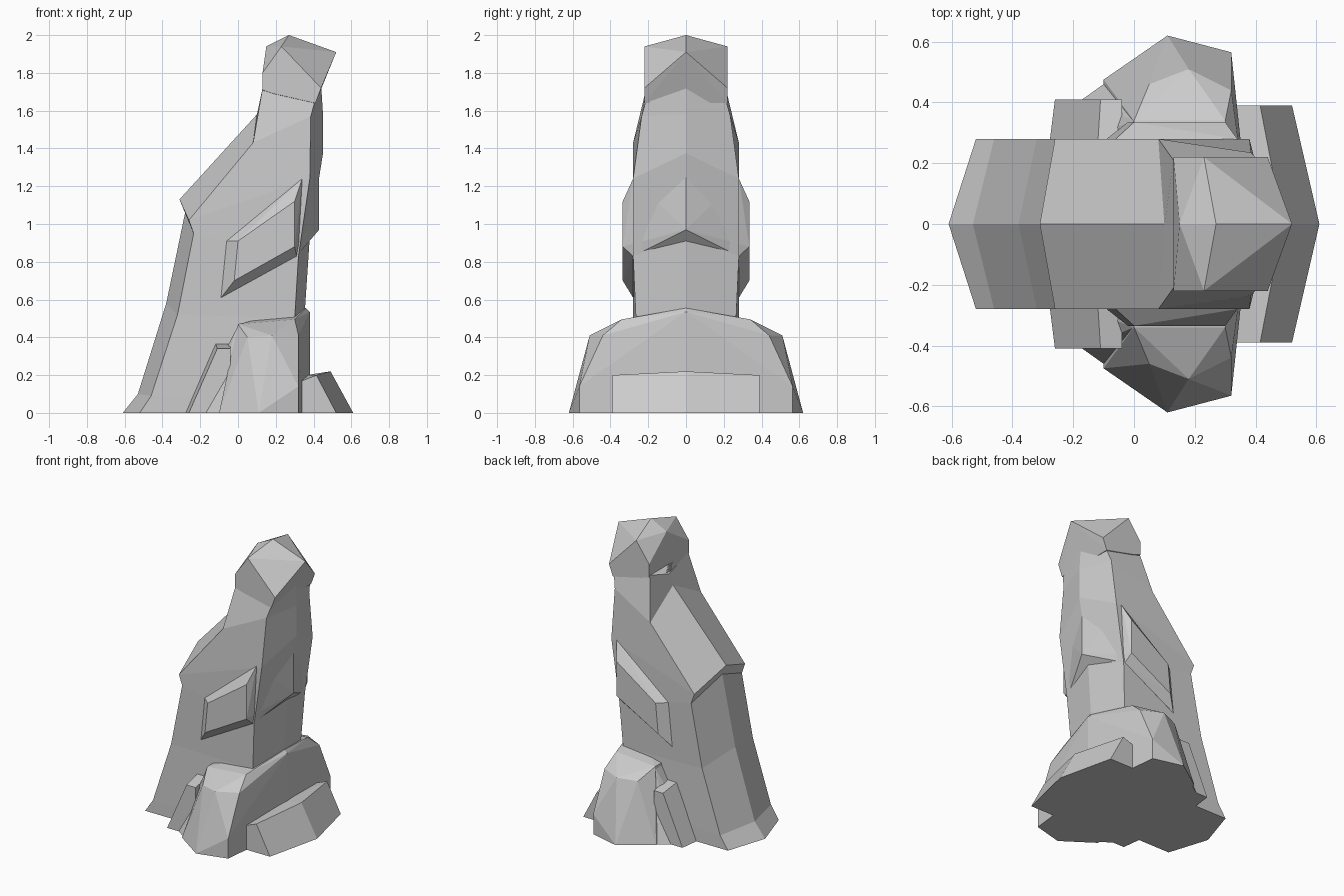
import bpy
import bmesh

# Remove only the default cube
default_cube = bpy.data.objects.get("Cube")
if default_cube:
    bpy.data.objects.remove(default_cube, do_unlink=True)

# Single stone colour
stone = bpy.data.materials.new("grey_stone")
stone.use_nodes = True
stone_colour = (0.6, 0.6, 0.6, 1)
stone.diffuse_color = stone_colour
stone.node_tree.nodes["Principled BSDF"].inputs["Base Color"].default_value = stone_colour


def finish(name, bm):
    """Turn a bmesh into a flat-shaded stone object."""
    bmesh.ops.recalc_face_normals(bm, faces=bm.faces[:])
    mesh = bpy.data.meshes.new(name)
    bm.to_mesh(mesh)
    bm.free()
    mesh.materials.append(stone)
    obj = bpy.data.objects.new(name, mesh)
    bpy.context.collection.objects.link(obj)
    return obj


def faceted_block(name, points, sides=(1, -1), mirrored_copy=False):
    """Convex block around the points and their reflections across y."""
    bm = bmesh.new()
    groups = [[s] for s in sides] if mirrored_copy else [sides]
    for group in groups:
        verts = [bm.verts.new((x, y * s, z))
                 for x, y, z in points for s in group if y or s == group[0]]
        result = bmesh.ops.convex_hull(bm, input=verts)
        unused = [v for v in result["geom_interior"] + result["geom_unused"]
                  if isinstance(v, bmesh.types.BMVert)]
        bmesh.ops.delete(bm, geom=list(set(unused)), context="VERTS")
    bmesh.ops.dissolve_limit(bm, angle_limit=0.02, verts=bm.verts[:], edges=bm.edges[:])
    return finish(name, bm)


def ridged_loft(name, sections):
    """Loft six-sided sections: back ridge, back edge, front edge, front ridge."""
    bm = bmesh.new()
    rings = []
    for back_ridge, back_edge, front_edge, front_ridge, back_w, front_w in sections:
        (a, az), (b, bz), (c, cz), (d, dz) = back_ridge, back_edge, front_edge, front_ridge
        outline = [(a, 0, az), (b, back_w, bz), (c, front_w, cz),
                   (d, 0, dz), (c, -front_w, cz), (b, -back_w, bz)]
        rings.append([bm.verts.new(p) for p in outline])
    for low, high in zip(rings, rings[1:]):
        for i in range(len(low)):
            j = (i + 1) % len(low)
            bm.faces.new((low[i], low[j], high[j], high[i]))
    bm.faces.new(rings[0])
    bm.faces.new(rings[-1])
    return finish(name, bm)


# Trunk: base, hem, waist, back notch, back shelf, shoulders, neck
side = 0.28
ridged_loft("body", [
    ((-.61, 0), (-.52, 0), (.3, 0), (.37, 0), side, side),
    ((-.53, .1), (-.46, .09), (.3, .1), (.37, .1), side, side),
    ((-.38, .58), (-.32, .52), (.3, .5), (.355, .555), side, .265),
    ((-.28, 1.06), (-.235, .95), (.32, .83), (.38, .93), side, side),
    ((-.31, 1.13), (-.26, 1.02), (.38, 1.24), (.45, 1.375), side, side),
    ((.1, 1.58), (.08, 1.43), (.385, 1.57), (.45, 1.58), side, .235),
    ((.13, 1.65), (.13, 1.72), (.41, 1.66), (.44, 1.74), .21, .21),
])

# Angular head with a pointed face
faceted_block("head", [
    (.27, 0, 2), (.52, 0, 1.91), (.45, 0, 1.75), (.15, 0, 1.94), (.13, 0, 1.66),
    (.23, .22, 1.94), (.44, .22, 1.72), (.13, .22, 1.8),
    (.13, .22, 1.71), (.19, .22, 1.69), (.41, .22, 1.64),
])

# Folded arms wrapping around the front
arm = 0.335
faceted_block("arms", [
    (.43, 0, 1.335), (.43, 0, .97), (.38, 0, .93),
    (.3, arm, 1.12), (0, arm, .91), (-.02, arm, .7), (.3, arm, .88),
    (.34, side, 1.24), (-.06, side, .91), (-.09, side, .61), (.31, side, .83),
])

# Bent knees and the lap between them
faceted_block("knees", [
    (.36, 0, .555), (.38, 0, .535), (.38, 0, 0),
    (0, .34, .47), (.3, .34, .495), (.05, .46, .4), (.18, .51, .41),
    (.32, .44, .41), (.32, .565, .14), (.32, .565, 0), (.11, .62, 0), (-.1, .475, 0),
])

# Folds running down behind each knee
faceted_block("knee_folds", [
    (0, .34, .46), (0, .25, .46), (-.17, .41, 0), (-.24, .25, 0),
    (.1, .42, 0), (.1, .25, 0), (-.1, .46, 0),
], mirrored_copy=True)

# Low slabs on either side of the hips
faceted_block("hip_slabs", [
    (-.26, .41, 0), (-.11, .41, .34), (-.04, .41, .34), (-.04, .41, 0),
    (-.28, .25, 0), (-.12, .25, .37), (-.04, .25, .37), (-.04, .25, 0),
], mirrored_copy=True)

# Wedge of feet at the front
foot = 0.39
faceted_block("feet", [
    (.36, 0, .2), (.49, 0, .22), (.61, 0, 0), (.3, 0, 0),
    (.3, foot, .155), (.415, foot, .2), (.52, foot, 0), (.3, foot, 0),
])
